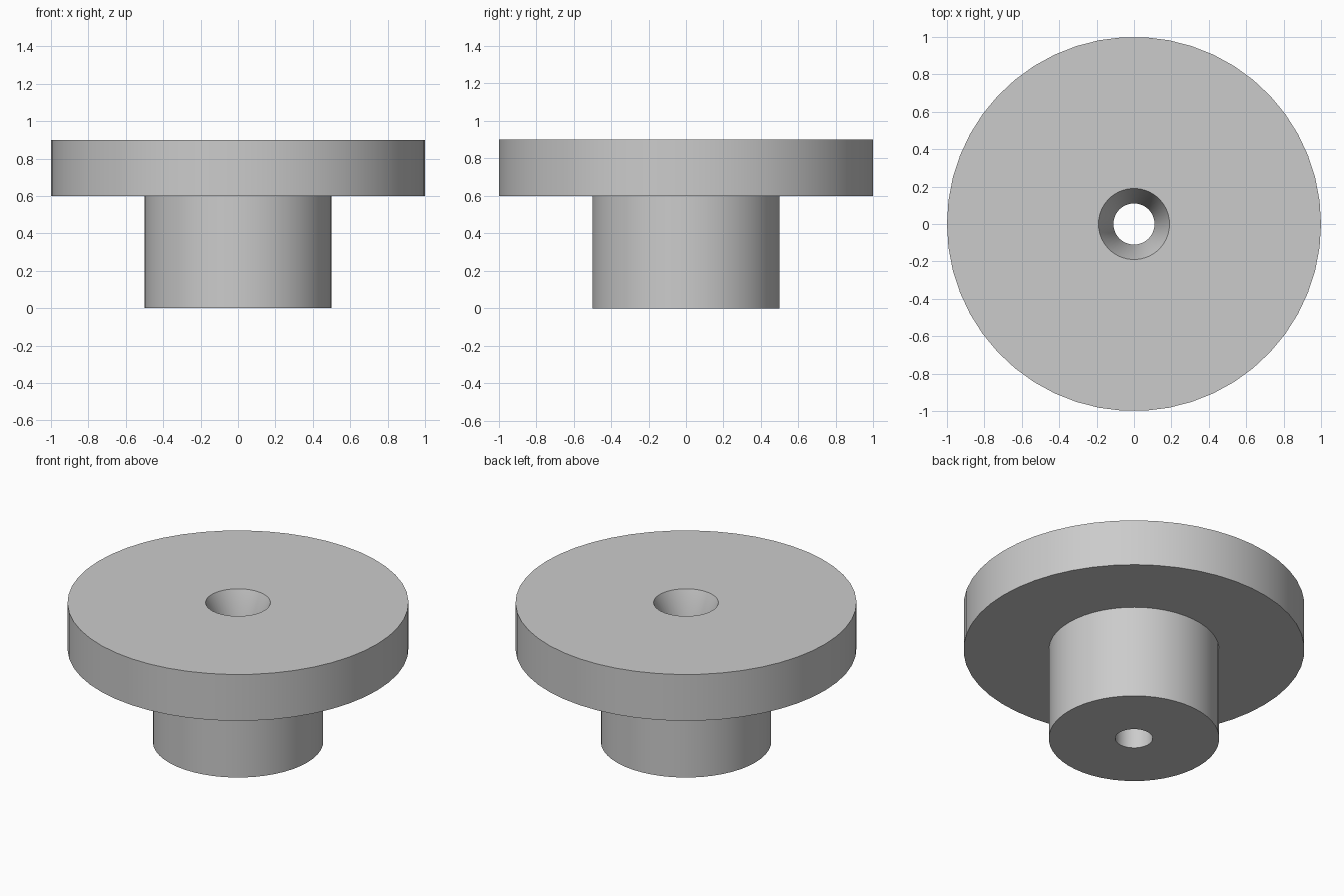
import bpy, bmesh, math

if "Cube" in bpy.data.objects:
    bpy.data.objects.remove(bpy.data.objects["Cube"])

SEGMENTS = 50

# Plain grey finish
grey = bpy.data.materials.new("grey")
grey.diffuse_color = (0.6, 0.6, 0.6, 1)
grey.use_nodes = True
grey.node_tree.nodes["Principled BSDF"].inputs["Base Color"].default_value = grey.diffuse_color

# Closed cross-section (radius, height): hub, flange, countersink, bore
profile = [(0.11, 0), (0.5, 0), (0.5, 0.6), (1, 0.6),
           (1, 0.9), (0.19, 0.9), (0.11, 0.7)]

# Revolve the cross-section around z
bm = bmesh.new()
rings = []
for i in range(SEGMENTS):
    a = 2 * math.pi * i / SEGMENTS
    rings.append([bm.verts.new((r * math.cos(a), r * math.sin(a), z)) for r, z in profile])
for i in range(SEGMENTS):
    here, there = rings[i], rings[(i + 1) % SEGMENTS]
    for j in range(len(profile)):
        k = (j + 1) % len(profile)
        bm.faces.new((here[j], there[j], there[k], here[k]))
bmesh.ops.recalc_face_normals(bm, faces=bm.faces)

mesh = bpy.data.meshes.new("flanged_hub")
bm.to_mesh(mesh)
bm.free()
mesh.materials.append(grey)
hub = bpy.data.objects.new("flanged_hub", mesh)
bpy.context.collection.objects.link(hub)

# Smooth round walls, crisp rims
bpy.context.view_layer.objects.active = hub
hub.select_set(True)
bpy.ops.object.shade_smooth_by_angle(angle=math.radians(30))
